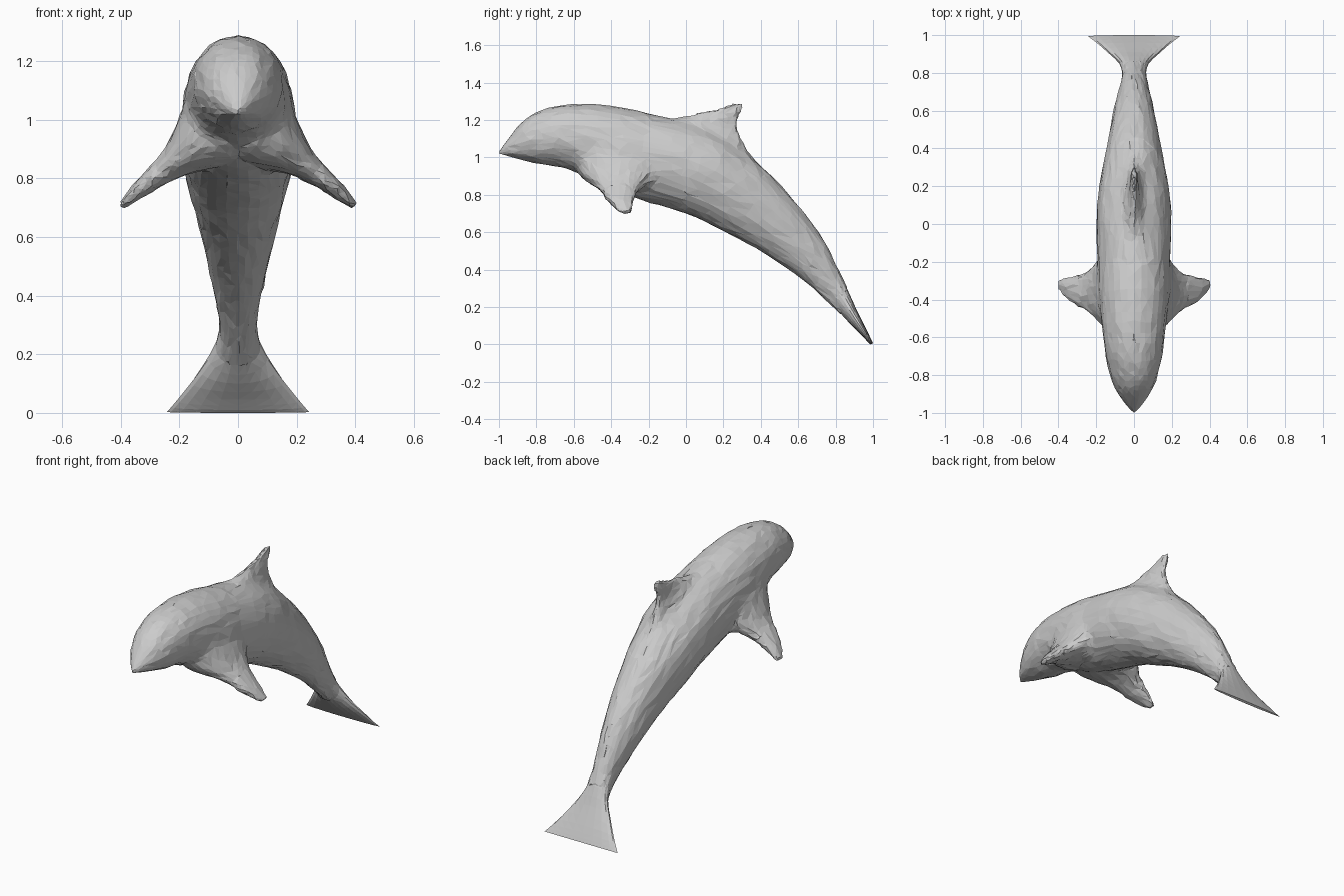
import bpy, bmesh, math, random
from mathutils import Vector

if "Cube" in bpy.data.objects:
    bpy.data.objects.remove(bpy.data.objects["Cube"])

random.seed(4)


def spline(stations, steps):
    """Catmull-Rom through stations of (centre, half axis u, half axis v)."""
    out, n = [], len(stations)
    for i in range(n - 1):
        p = [stations[max(0, min(n - 1, i + k))] for k in (-1, 0, 1, 2)]
        for j in range(steps):
            t = j / steps
            out.append([0.5 * (2 * b + (c - a) * t + (2 * a - 5 * b + 4 * c - d) * t * t
                               + (3 * b - a - 3 * c + d) * t ** 3) for a, b, c, d in zip(*p)])
    out.append(stations[-1])
    return out


def loft(bm, stations, sides, steps):
    """Skin elliptical rings into a closed shell."""
    faces, rings = [], []
    for c, u, v in spline(stations, steps):
        rings.append([bm.verts.new(c + u * math.cos(math.tau * i / sides)
                                   + v * math.sin(math.tau * i / sides)) for i in range(sides)])
    for r, s in zip(rings, rings[1:]):
        for i in range(sides):
            j = (i + 1) % sides
            faces.append(bm.faces.new((r[i], r[j], s[j], s[i])))
    faces += [bm.faces.new(rings[0]), bm.faces.new(rings[-1])]
    bmesh.ops.recalc_face_normals(bm, faces=faces)


def finish(name, bm):
    bmesh.ops.triangulate(bm, faces=bm.faces[:])
    me = bpy.data.meshes.new(name)
    bm.to_mesh(me)
    bm.free()
    ob = bpy.data.objects.new(name, me)
    bpy.context.collection.objects.link(ob)
    return ob


def bake(ob, kind, **settings):
    """Run one modifier on the object and keep the resulting mesh."""
    mod = ob.modifiers.new(kind.title(), kind)
    for k, val in settings.items():
        setattr(mod, k, val)
    bpy.context.view_layer.update()
    me = bpy.data.meshes.new_from_object(ob.evaluated_get(bpy.context.evaluated_depsgraph_get()))
    ob.modifiers.clear()
    ob.data = me


def upright(y1, z1, y2, z2, w):
    """Section in the side plane from point 1 to point 2, half width w across."""
    a, b = Vector((0, y1, z1)), Vector((0, y2, z2))
    return (a + b) / 2, (a - b) / 2, Vector((w, 0, 0))


# Body: back point, belly point, half width
body = [
    (-1.0, 1.032, -.998, 1.018, .006), (-.95, 1.10, -.94, 1.003, .052),
    (-.88, 1.185, -.85, .98, .10), (-.80, 1.24, -.76, .96, .13),
    (-.68, 1.277, -.66, .945, .155), (-.52, 1.285, -.54, .90, .173),
    (-.35, 1.267, -.42, .835, .187), (-.18, 1.23, -.25, .775, .193),
    (0, 1.19, -.08, .725, .199), (.17, 1.125, .06, .675, .192),
    (.29, 1.05, .18, .615, .177), (.40, .96, .32, .545, .154),
    (.53, .825, .47, .455, .127), (.65, .68, .60, .365, .102),
    (.74, .55, .70, .28, .078), (.81, .41, .77, .215, .064),
    (.865, .295, .83, .155, .072),
]
# Dorsal fin: leading point, trailing point, half thickness
dorsal = [
    (-.20, 1.14, .40, .90, .13), (-.09, 1.208, .335, 1.04, .06),
    (.06, 1.236, .29, 1.13, .03), (.17, 1.258, .287, 1.20, .02),
    (.25, 1.288, .306, 1.284, .012),
]
# Flipper: centre x y z, half chord, half thickness; flared at the root
flipper = [
    (.09, -.37, .95, .22, .14), (.15, -.36, .90, .195, .095),
    (.215, -.357, .853, .138, .057), (.28, -.355, .803, .092, .04),
    (.34, -.345, .757, .062, .027), (.386, -.325, .715, .036, .015),
    (.399, -.32, .704, .02, .01),
]
bm = bmesh.new()
loft(bm, [upright(*s) for s in body], 32, 3)
loft(bm, [upright(*s) for s in dorsal], 16, 3)
for s in (1, -1):
    loft(bm, [(Vector((s * x, y, z)), Vector((0, c, 0)), Vector((s * t * .7, 0, t * .71)))
              for x, y, z, c, t in flipper], 20, 3)
skin = finish("body_with_fins", bm)

# Fuse the parts, then soften only the joints of the fins
bake(skin, 'REMESH', mode='VOXEL', voxel_size=.012)
bm = bmesh.new()
bm.from_mesh(skin.data)
joints = [v for v in bm.verts
          if (-.7 < v.co.y < 0 and .08 < abs(v.co.x) < .29 and v.co.z < 1.15)
          or (-.2 < v.co.y < .45 and abs(v.co.x) < .15 and .9 < v.co.z < 1.235)]
for _ in range(25):
    bmesh.ops.smooth_vert(bm, verts=joints, factor=.5, use_axis_x=True, use_axis_y=True, use_axis_z=True)
bm.to_mesh(skin.data)
bm.free()

# Cut down to coarse flat facets with a slightly rough surface
bake(skin, 'DECIMATE', ratio=3600 / (2 * len(skin.data.polygons)))
for v in skin.data.vertices:
    if v.co.y > -.93:
        v.co += Vector([random.uniform(-.003, .003) for _ in range(3)])
for p in skin.data.polygons:
    p.use_smooth = False

# Tail flukes: thin wedge spreading out of the tail stock
flukes = [
    (.805, .40, .773, .225, .058), (.865, .29, .832, .16, .077),
    (.91, .19, .887, .10, .128), (.96, .09, .943, .045, .188),
    (.99, .028, .975, .01, .228), (1.0, .006, .988, 0, .243),
]
bm = bmesh.new()
loft(bm, [upright(*s) for s in flukes], 20, 2)
finish("tail_flukes", bm)
